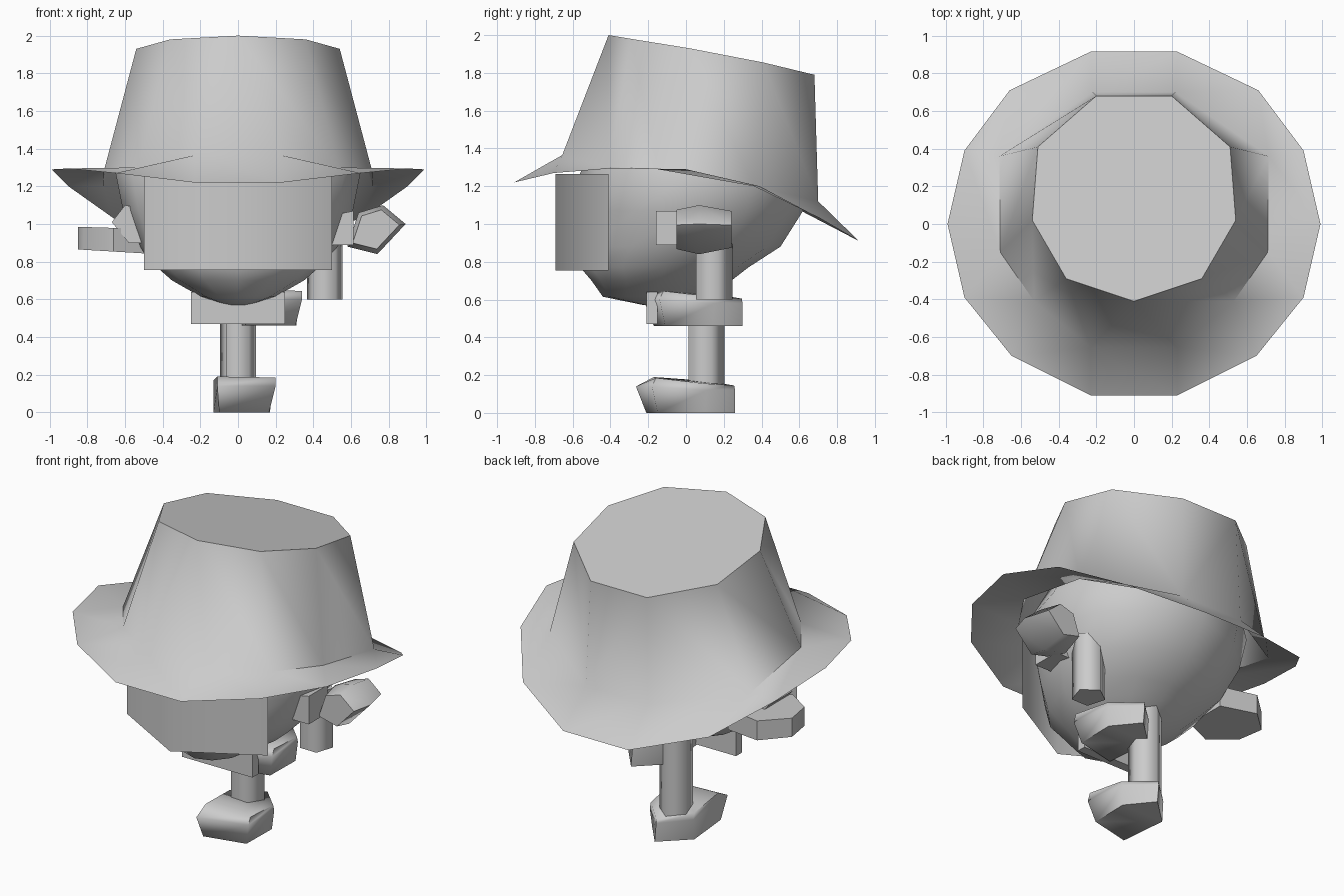
import bpy
from math import radians, cos, sin, pi

if "Cube" in bpy.data.objects:
    bpy.data.objects.remove(bpy.data.objects["Cube"])


def make(name, verts, faces, smooth=35):
    me = bpy.data.meshes.new(name)
    me.from_pydata(verts, [], faces)
    ob = bpy.data.objects.new(name, me)
    bpy.context.collection.objects.link(ob)
    bpy.ops.object.select_all(action='DESELECT')
    bpy.context.view_layer.objects.active = ob
    ob.select_set(True)
    bpy.ops.object.mode_set(mode='EDIT')
    bpy.ops.mesh.select_all(action='SELECT')
    bpy.ops.mesh.normals_make_consistent(inside=False)
    bpy.ops.object.mode_set(mode='OBJECT')
    bpy.ops.object.shade_smooth_by_angle(angle=radians(smooth))
    return ob


def loft(name, rings, smooth=40):
    """Closed skin through rings with equal point counts."""
    n = len(rings[0])
    verts = [p for r in rings for p in r]
    faces = [tuple(range(n)), tuple(range(len(verts) - n, len(verts)))]
    for k in range(len(rings) - 1):
        for i in range(n):
            j = (i + 1) % n
            faces.append((k*n + i, k*n + j, k*n + n + j, k*n + n + i))
    return make(name, verts, faces, smooth)


# Hat: half outlines (front to back), mirrored while building
brim = [(.23, -.91, 1.22), (.65, -.70, 1.27), (.90, -.39, 1.295), (.99, 0, 1.29),
        (.90, .39, 1.20), (.66, .71, 1.03), (.23, .915, .91)]
band = [(.23, -.655, 1.365), (.53, -.41, 1.30), (.71, -.15, 1.29),
        (.715, .36, 1.20), (.22, .70, 1.12)]
top = [(.36, -.29, 1.98), (.54, .02, 1.93), (.51, .41, 1.855), (.20, .68, 1.79)]
right = brim + band + top
N, B, T = len(right), 7, 12
C = 2 * N                                   # front middle point of the crown top
verts = right + [(-x, y, z) for x, y, z in right] + [(0, -.41, 2.0)]
half = [(0, 1, B), (1, B+1, B), (1, 2, B+1), (2, B+2, B+1), (2, 3, B+2),
        (3, 4, B+3, B+2), (4, 5, B+3), (5, 6, B+4, B+3), (C, B, B+1, T)]
half += [(T+i, B+i+1, B+i+2, T+i+1) for i in range(3)]
faces = half + [tuple(i if i == C else i + N for i in reversed(f)) for f in half]
faces += [(0, N, N+B, B), (B, N+B, C), (6, B+4, N+B+4, N+6), (B+4, T+3, N+T+3, N+B+4)]
faces.append((C, T, T+1, T+2, T+3, N+T+3, N+T+2, N+T+1, N+T))
make("hat", verts, faces, 62)

# Head: egg-shaped rings (z, half width, front y, back y)
rings = []
for z, rx, y0, y1 in [(.57, .07, -.22, -.05), (.615, .20, -.44, .06), (.70, .35, -.50, .24),
                      (.77, .43, -.56, .33), (.88, .53, -.56, .50), (1.07, .61, -.57, .62),
                      (1.27, .65, -.56, .65), (1.48, .54, -.45, .55), (1.62, .25, -.2, .3)]:
    cy, ry = (y0 + y1) / 2, (y1 - y0) / 2
    rings.append([(rx*cos(2*pi*i/12), cy + ry*sin(2*pi*i/12), z) for i in range(12)])
loft("head", rings, 50)

# Face cloth folded at the middle
make("face_cloth",
     [(x, y, z) for z in (.755, 1.265) for x, y in ((-.5, -.41), (0, -.69), (.5, -.41))],
     [(0, 1, 4, 3), (1, 2, 5, 4)], 80)


# Feet: turned blocks with a pointed heel
def foot(name, dx, dy, dz):
    low = [(-.10, -.21, 0), (.165, -.15, 0), (.17, .10, 0), (.04, .26, 0), (-.13, .10, 0)]
    high = [(-.11, -.17, .19), (.20, -.16, .185), (.18, .10, .155), (.03, .255, .145),
            (-.13, .10, .17)]
    mid = [(-.11, -.265, .14), (.20, -.18, .14), (.18, .11, .12), (.03, .26, .12),
           (-.13, .11, .13)]
    loft(name, [[(x+dx, y+dy, z+dz) for x, y, z in r] for r in (low, mid, high)], 78)


foot("standing_foot", 0, 0, 0)
foot("raised_foot", .14, .04, .46)


# Legs: five-sided columns
def leg(name, x, y, z0, z1):
    loft(name, [[(x + .10*cos(i*.4*pi + .3), y + .105*sin(i*.4*pi + .3), z) for i in range(5)]
                for z in (z0, z1)], 75)


leg("standing_leg", 0, .10, .13, .72)
leg("raised_leg", .46, .14, .60, .98)

# Body front panel under the chin
loft("body_panel", [[(-.25, -.21, z), (.25, -.21, z), (.25, -.15, z), (-.25, -.15, z)]
                    for z in (.47, .64)], 20)


# Hands and arms: xz outlines swept along y, each step a (y, scale) pair
def block(name, outline, steps, smooth=30):
    cx = sum(p[0] for p in outline) / len(outline)
    cz = sum(p[1] for p in outline) / len(outline)
    loft(name, [[(cx + (x-cx)*s, y, cz + (z-cz)*s) for x, z in outline]
                for y, s in steps], smooth)


block("right_hand", [(.58, .88), (.64, 1.06), (.77, 1.10), (.89, 1.0), (.74, .84)],
      [(-.05, .8), (.07, 1), (.24, .75)], 75)
block("right_arm", [(.48, .88), (.52, 1.06), (.62, 1.08), (.62, .88)], [(-.16, .9), (.03, .9)])
block("left_arm", [(-.48, .90), (-.50, 1.08), (-.60, 1.10), (-.67, 1.01), (-.58, .90)],
      [(-.12, 1), (.12, 1)])
plan = [(-.46, -.04), (-.66, -.14), (-.82, -.03), (-.85, .14), (-.70, .28), (-.46, .23)]
loft("left_hand", [[(x, y, z + .06*(x + .85)*k) for x, y in plan]
                   for z, k in ((.865, -1), (.985, -.5))], 50)
